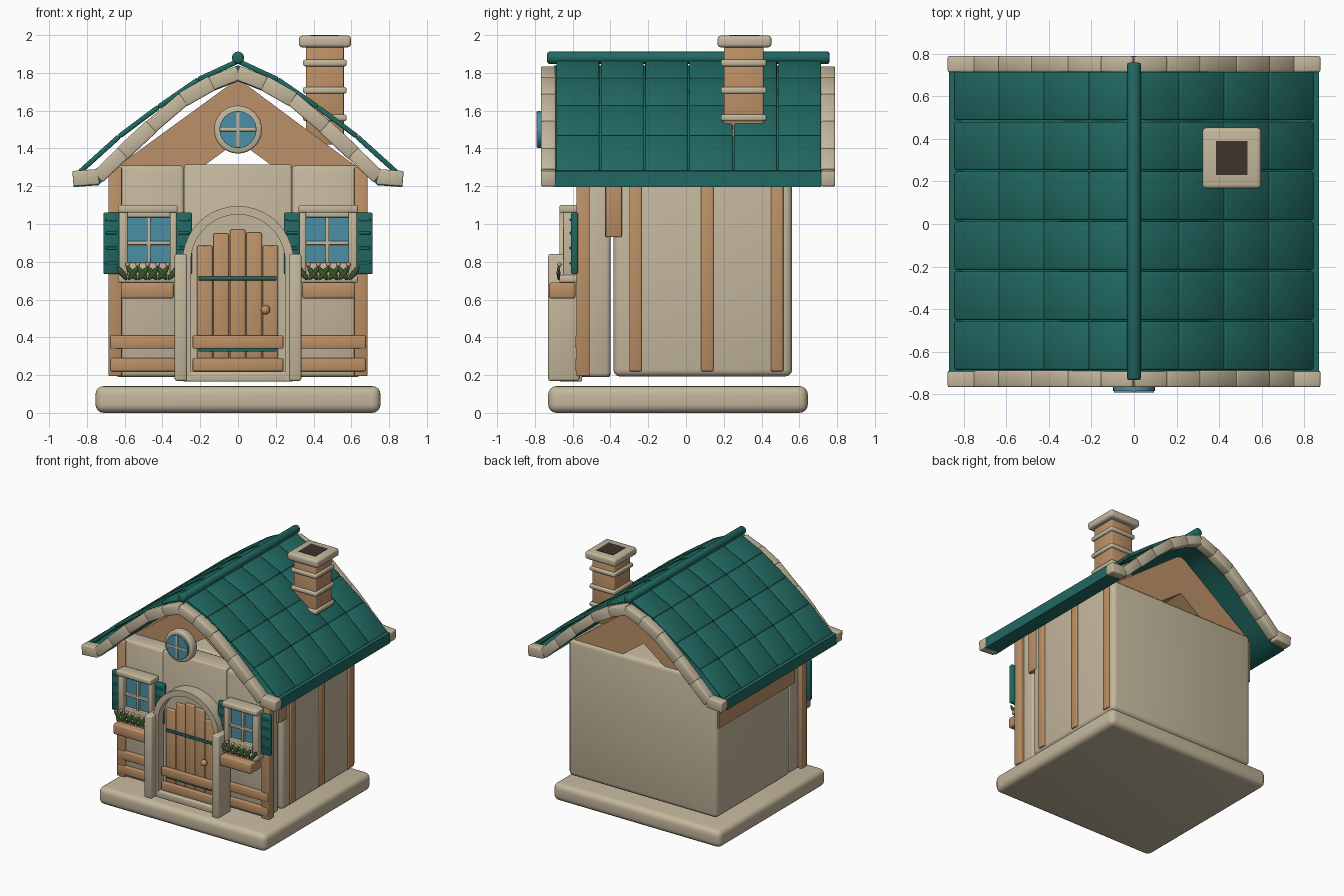
import bpy, bmesh, math
from mathutils import Matrix, Vector

if "Cube" in bpy.data.objects:
    bpy.data.objects.remove(bpy.data.objects["Cube"], do_unlink=True)


def material(name, rgb):
    m = bpy.data.materials.new(name)
    m.use_nodes = True
    m.diffuse_color = (*rgb, 1)
    m.node_tree.nodes["Principled BSDF"].inputs["Base Color"].default_value = (*rgb, 1)
    return m


STONE = material("beige stone", (.55, .475, .335))
WOOD = material("warm wood", (.50, .28, .135))
TEAL = material("teal paint", (.015, .14, .12))
GLASS = material("blue glass", (.07, .28, .38))
LEAF = material("leaf green", (.04, .09, .02))
SOOT = material("dark soot", (.045, .034, .027))
PETAL = material("petal peach", (.55, .32, .18))


def finish(name, bm, mat):
    bmesh.ops.recalc_face_normals(bm, faces=bm.faces)
    for f in bm.faces:
        f.smooth = True
    me = bpy.data.meshes.new(name)
    bm.to_mesh(me)
    bm.free()
    me.set_sharp_from_angle(angle=math.radians(50))
    me.materials.append(mat)
    ob = bpy.data.objects.new(name, me)
    bpy.context.collection.objects.link(ob)


def boxes(name, mat, items, bevel=.008, mirror=False, seg=2):
    """Boxes as (x0, x1, y0, y1, z0, z1) with an optional tilt about y."""
    bm = bmesh.new()
    for it in items:
        x0, x1, y0, y1, z0, z1 = it[:6]
        tilt = it[6] if len(it) > 6 else 0
        for s in ((1, -1) if mirror else (1,)):
            mat4 = (Matrix.Translation((s * (x0 + x1) / 2, (y0 + y1) / 2, (z0 + z1) / 2))
                    @ Matrix.Rotation(s * tilt, 4, 'Y')
                    @ Matrix.Diagonal((x1 - x0, y1 - y0, z1 - z0, 1)))
            bmesh.ops.create_cube(bm, size=1, matrix=mat4)
    if bevel:
        bmesh.ops.bevel(bm, geom=bm.edges[:], offset=bevel, offset_type='OFFSET',
                        segments=seg, profile=.5, affect='EDGES', clamp_overlap=True)
    finish(name, bm, mat)


def prism(name, mat, outline, y0, y1):
    """Extrude an outline in x and z along y."""
    bm = bmesh.new()
    face = bm.faces.new([bm.verts.new((x, y0, z)) for x, z in outline])
    new = bmesh.ops.extrude_face_region(bm, geom=[face])["geom"]
    bmesh.ops.translate(bm, vec=(0, y1 - y0, 0),
                        verts=[v for v in new if isinstance(v, bmesh.types.BMVert)])
    finish(name, bm, mat)


def rod(name, mat, x, z, r, y0, y1, sides=32, bevel=0):
    bm = bmesh.new()
    bmesh.ops.create_cone(bm, cap_ends=True, segments=sides, radius1=r, radius2=r, depth=y1 - y0,
                          matrix=Matrix.Translation((x, (y0 + y1) / 2, z))
                          @ Matrix.Rotation(math.pi / 2, 4, 'X'))
    if bevel:
        rim = [e for e in bm.edges if abs(e.verts[0].co.y - e.verts[1].co.y) < 1e-4]
        bmesh.ops.bevel(bm, geom=rim, offset=bevel, segments=2, profile=.5, affect='EDGES')
    finish(name, bm, mat)


def arch(r, spring, foot, n=20):
    arc = [(r * math.cos(math.pi * i / n), spring + r * math.sin(math.pi * i / n))
           for i in range(n + 1)]
    return [(r, foot)] + arc + [(-r, foot)]


def along(p, q, y0, y1, thick, gap):
    """Tilted box laid along the segment from p to q."""
    p, q = Vector(p), Vector(q)
    c, d = (p + q) / 2, q - p
    h = d.length / 2 - gap
    return (c.x - h, c.x + h, y0, y1, c.y - thick / 2, c.y + thick / 2, -math.atan2(d.y, d.x))


# Base slab and house walls
boxes("base_slab", STONE, [(-.755, .755, -.73, .645, 0, .142)], .045, seg=4)
boxes("house_body", STONE, [(-.67, .672, -.385, .562, .193, 1.31)], .035, seg=3)
boxes("front_wall_sides", STONE, [(.285, .65, -.56, -.40, .19, 1.31)], .02, mirror=True)
boxes("front_wall_centre", STONE, [(-.285, .285, -.565, -.40, .19, 1.315)], .012)

# Loft gable with a triangular opening running through it
prism("loft_gable", WOOD, [(-.68, .93), (-.68, 1.275), (0, 1.77), (.667, 1.275), (.667, .93),
                           (.26, .93), (.26, 1.25), (0, 1.44), (-.26, 1.25), (-.26, .93)],
      -.43, .545)

# Timber posts and rails
boxes("front_corner_posts", WOOD, [(.615, .685, -.58, -.51, .195, 1.3)], .006, mirror=True)
boxes("side_posts", WOOD, [(.64, .685, y, y + .065, .22, 1.29) for y in (-.30, .08, .45)], .006)
boxes("gable_side_post", WOOD, [(.64, .68, -.425, -.34, .93, 1.29)], .006)
boxes("front_rails", WOOD, [(.33, .675, -.585, -.55, z, z + .07) for z in (.22, .34)], .006,
      mirror=True)

# Door surround
ring = arch(.295, .80, .17) + arch(.25, .80, .17)[::-1]
prism("door_arch", STONE, ring, -.67, -.56)
prism("door_backing", STONE, arch(.25, .80, .17), -.60, -.56)
boxes("door_columns", STONE, [(.27, .335, -.73, -.565, .17, .84)], .01, mirror=True)
boxes("door_sill", STONE, [(-.29, .29, -.67, -.55, .165, .22)], .008)

# Plank door
tops = (.885, .95, .97, .955, .885)
boxes("door_planks", WOOD, [(-.217 + i * .087, -.135 + i * .087, -.62, -.58, .22, t)
                            for i, t in enumerate(tops)], .008)
boxes("door_rails", WOOD, [(-.24, .24, -.645, -.615, z, z + .07) for z in (.22, .34)], .006)
boxes("door_straps", TEAL, [(-.21, .205, -.635, -.615, z, z + .02) for z in (.702, .324)], .004)
bm = bmesh.new()
bmesh.ops.create_uvsphere(bm, u_segments=16, v_segments=10, radius=.025,
                          matrix=Matrix.Translation((.145, -.645, .545)))
finish("door_knob", bm, WOOD)

# Front windows with shutters
X0, X1, XC = .325, .63, .473
boxes("window_frames", STONE, [(X0, X0 + .036, -.65, -.56, .71, 1.08),
                               (X1 - .046, X1, -.65, -.56, .71, 1.08),
                               (X0 - .005, X1 + .005, -.67, -.56, 1.06, 1.1),
                               (X0 - .005, X1 + .005, -.67, -.56, .69, .73)],
      .008, mirror=True)
boxes("window_inner_rails", STONE, [(X0, X1, -.625, -.56, .73, .795),
                                    (X0, X1, -.625, -.56, 1.035, 1.07)], .005, mirror=True)
boxes("window_panes", GLASS, [(X0 + .03, X1 - .03, -.60, -.565, .78, 1.05)], 0, mirror=True)
boxes("window_bars", STONE, [(XC - .01, XC + .01, -.62, -.59, .78, 1.05),
                             (X0 + .03, X1 - .03, -.62, -.59, .89, .91)], .003, mirror=True)
boxes("shutters", TEAL, [(a, a + .085, -.608, -.572, .735, 1.06) for a in (.243, .628)], .008,
      mirror=True)
boxes("shutter_slats", TEAL, [(a + .012, a + .073, -.616, -.59, z, z + .015)
                              for a in (.243, .628) for z in (.785, .865, .945, 1.015)], .004,
      mirror=True)

# Planters with leaf tufts and blossoms
boxes("planters", WOOD, [(.34, .62, -.725, -.585, .605, .69)], .012, mirror=True)
leaves, blossoms = bmesh.new(), bmesh.new()
for side in (-1, 1):
    for i in range(5):
        x = side * (.372 + i * .053)
        for lean in (-.65, .65):
            pose = (Matrix.Translation((x, -.675, .70)) @ Matrix.Rotation(lean, 4, 'Y')
                    @ Matrix.Translation((0, 0, .05)) @ Matrix.Diagonal((.015, .01, .045, 1)))
            bmesh.ops.create_icosphere(leaves, subdivisions=2, radius=1, matrix=pose)
        bmesh.ops.create_icosphere(blossoms, subdivisions=2, radius=.013,
                                   matrix=Matrix.Translation((x, -.67, .785)))
finish("planter_leaves", leaves, LEAF)
finish("planter_blossoms", blossoms, PETAL)

# Round gable window
rod("round_window_frame", STONE, 0, 1.5, .127, -.768, -.70, bevel=.012)
rod("round_window_pane", GLASS, 0, 1.5, .098, -.785, -.71)
boxes("round_window_bars", STONE, [(-.009, .009, -.792, -.78, 1.405, 1.595),
                                   (-.095, .095, -.792, -.78, 1.491, 1.509)], .003)

# Roof deck, verge stones, tiles and ridge
verge = [(0, 1.80), (.14, 1.745), (.29, 1.66), (.46, 1.515), (.61, 1.375), (.74, 1.25), (.87, 1.24)]
half = [(x, z + .04) for x, z in verge]
under = [(x, z - .045) for x, z in verge]
flip = lambda pts: [(-x, z) for x, z in pts[:0:-1]]
prism("roof_deck", TEAL, flip(half) + half + (flip(under) + under)[::-1], -.70, .715)
for label, a, b in (("front", -.768, -.69), ("back", .715, .79)):
    stones = [along(p, q, a, b, .076 + .006 * (i % 2), -.004)
              for i, (p, q) in enumerate(zip(verge[:-1], verge[1:]))]
    boxes(label + "_verge_stones", STONE, stones, .008, mirror=True)
slope = [(0, 1.862), (.21, 1.765), (.42, 1.62), (.63, 1.463), (.838, 1.275)]
tiles = [along(p, q, -.69 + k * .235 + .004, -.69 + (k + 1) * .235 - .004, .026, 0)
         for p, q in zip(slope[:-1], slope[1:]) for k in range(6)]
boxes("roof_tiles", TEAL, tiles, .008, mirror=True)
rod("roof_ridge", TEAL, 0, 1.88, .033, -.735, .76, sides=12, bevel=.012)

# Chimney
boxes("chimney_shaft", WOOD, [(.36, .56, .20, .41, 1.42, 1.95)], .006)
boxes("chimney_bands", STONE, [(.345, .575, .185, .425, z, z + .035)
                               for z in (1.545, 1.69, 1.835)], .01)
boxes("chimney_cap", STONE, [(.322, .598, .167, .453, 1.935, 1.997)], .018, seg=3)
boxes("chimney_flue", SOOT, [(.385, .535, .23, .39, 1.98, 2.0)], 0)
